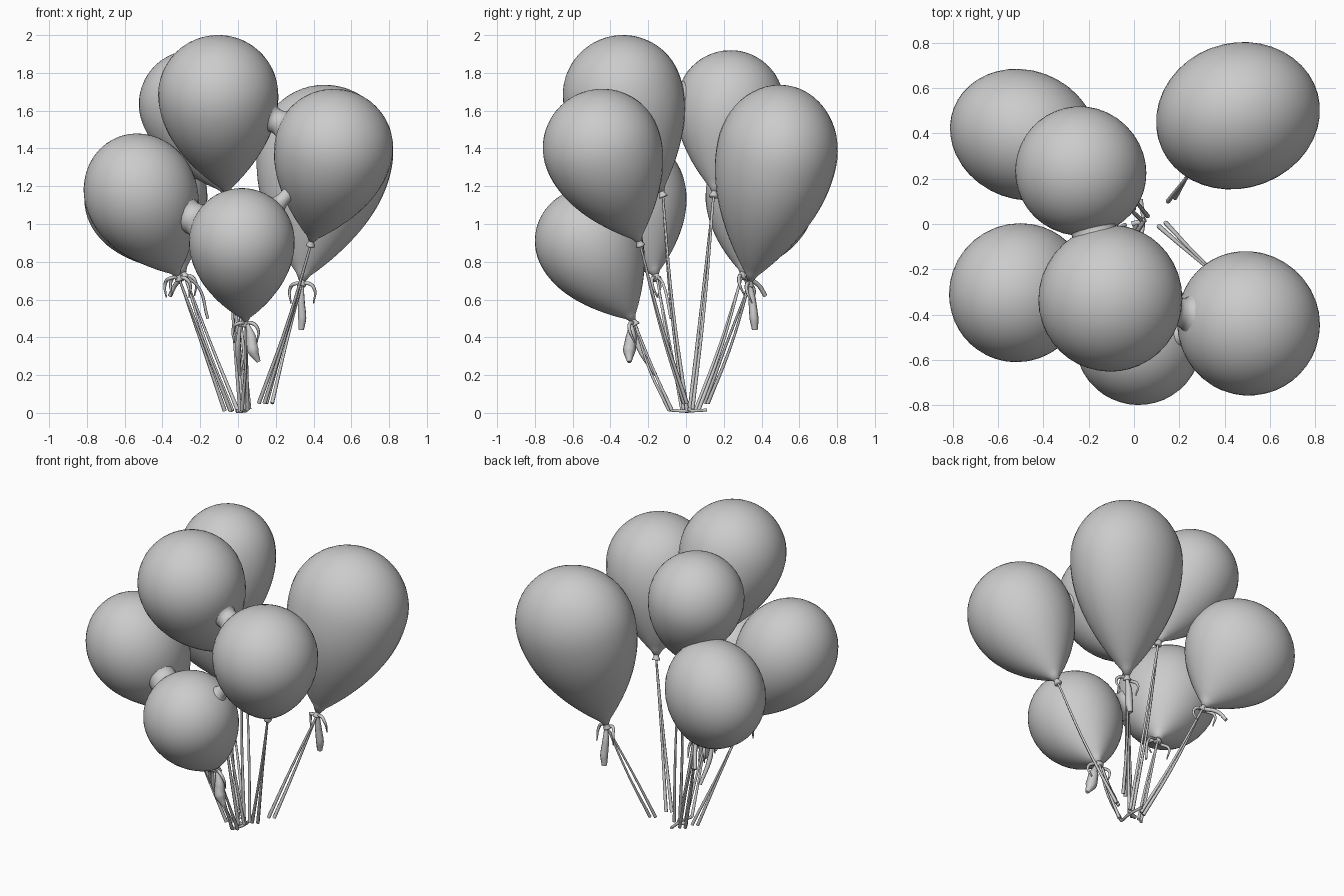
import bpy, bmesh, math, random
from mathutils import Vector as V

if "Cube" in bpy.data.objects:
    bpy.data.objects.remove(bpy.data.objects["Cube"])
random.seed(4)


def lathe(name, origin, axis, profile, side=(1, 0, 0), wide=1.0, seg=40):
    """Revolve (height, radius) pairs around an axis; 'wide' stretches along 'side'."""
    u = V(axis).normalized()
    e1 = V(side)
    e1 = (e1 - u * e1.dot(u)).normalized()
    e2 = u.cross(e1)
    bm = bmesh.new()
    rings = []
    for h, r in profile:
        c = V(origin) + u * h
        ring = []
        for i in range(seg):
            a = 2 * math.pi * i / seg
            ring.append(bm.verts.new(c + e1 * (math.cos(a) * r * wide) + e2 * (math.sin(a) * r)))
        rings.append(ring)
    for a, b in zip(rings, rings[1:]):
        for i in range(seg):
            j = (i + 1) % seg
            bm.faces.new((a[i], a[j], b[j], b[i]))
    bm.faces.new(rings[0][::-1])
    bm.faces.new(rings[-1])
    for f in bm.faces:
        f.smooth = True
    me = bpy.data.meshes.new(name)
    bm.to_mesh(me)
    bm.free()
    ob = bpy.data.objects.new(name, me)
    bpy.context.collection.objects.link(ob)
    return ob


def strand(name, pts, radius, radii=None, flat=0.0):
    """Smooth string; with 'flat' it becomes a ribbon of that half width."""
    cu = bpy.data.curves.new(name, 'CURVE')
    cu.dimensions = '3D'
    cu.bevel_depth = radius
    cu.bevel_resolution = 1
    cu.extrude = flat
    cu.resolution_u = 6
    cu.use_fill_caps = True
    sp = cu.splines.new('BEZIER')
    sp.bezier_points.add(len(pts) - 1)
    for i, (bp, p) in enumerate(zip(sp.bezier_points, pts)):
        bp.co = p
        bp.handle_left_type = bp.handle_right_type = 'AUTO'
        bp.radius = radii[i] if radii else 1
    ob = bpy.data.objects.new(name, cu)
    bpy.context.collection.objects.link(ob)
    bpy.ops.object.select_all(action='DESELECT')
    ob.select_set(True)
    bpy.context.view_layer.objects.active = ob
    bpy.ops.object.convert(target='MESH')
    return ob


# name: knot, centre of the widest part, radius, cap height, wide direction, wide factor, string foot
balloons = {
    "top_front": ((-.06, -.13, 1.17), (-.105, -.335, 1.685), .318, .315, (1, 0, 0), 1, (.01, -.01, .01)),
    "top_back": ((-.07, .15, 1.17), (-.24, .235, 1.635), .285, .285, (1, 0, 0), 1, (.03, .02, .02)),
    "right_front": ((.39, -.25, .91), (.508, -.445, 1.405), .314, .31, (1, 0, 0), 1, (.11, -.01, .05)),
    "right_back": ((.34, .34, .70), (.462, .482, 1.375), .318, .363, (.95, .25, 0), 1.14, (.15, .10, .05)),
    "left_front": ((-.32, -.16, .73), (-.515, -.305, 1.16), .298, .325, (0, 1, 0), 1.02, (-.07, -.02, .01)),
    "left_back": ((-.29, .30, .74), (-.49, .395, 1.15), .285, .31, (.9, -.35, 0), 1.17, (-.03, .05, .01)),
    "low_front": ((.04, -.28, .49), (.02, -.52, .91), .28, .28, (1, 0, 0), 1, (.02, -.09, .015)),
}

for name, (knot, centre, R, cap, side, wide, foot) in balloons.items():
    K, P, F = V(knot), V(centre), V(foot)
    u = (P - K).normalized()
    L = (P - K).length
    # teardrop body: tapered lower part then rounded cap
    prof = [(L * i / 20, max(.016, R * math.sin(math.pi / 2 * (i / 20) ** .9))) for i in range(20)]
    prof += [(L + cap * math.sin(a), R * math.cos(a))
             for a in [math.pi / 2 * k / 14 for k in range(14)]]
    prof.append((L + cap * .9995, R * .02))
    lathe("balloon_" + name, K, u, prof, side, wide)
    # flared knot lip
    lathe("knot_" + name, K - u * .03, u,
          [(0, .024), (.01, .023), (.022, .015), (.045, .018)], seg=14)
    # two strands of string down to the gathering point
    for k in (0, 1):
        end = F + V((.03 * k, .015 * k, 0))
        mid = K.lerp(end, .5) + V((random.uniform(-.012, .012), random.uniform(-.012, .012), -.02))
        strand(f"string_{name}_{k}", [K - u * .02, mid, end], .009, [.7, .8, 1.2])
    # small bow loops around the knot on the lower balloons
    if K.z < .8:
        for s in (-1, 1):
            strand(f"bow_{name}_{s}",
                   [K - u * .02, K + V((s * .035, -.015, -.015)),
                    K + V((s * .065, -.02 * s, -.045)), K + V((s * .06, .01, -.12))],
                   .009, [1, 1.2, 1, .4])

# wide ribbon tails hanging below the knots
strand("tail_low_front", [(.05, -.29, .47), (.07, -.29, .40), (.08, -.30, .33), (.11, -.30, .27)],
       .02, [.5, 1.5, 1.7, .6])
strand("tail_low_front_long", [(.01, -.28, .46), (.0, -.25, .35), (.01, -.16, .2)],
       .014, [.7, 1.1, .7])
strand("tail_right_back", [(.34, .34, .68), (.335, .35, .60), (.34, .36, .50), (.335, .365, .44)],
       .02, [.5, 1, 1.2, .8])
strand("tail_left_front", [(-.30, -.15, .72), (-.22, -.12, .68), (-.16, -.08, .50)], .008)
strand("tail_left_back", [(-.28, .30, .72), (-.33, .38, .68), (-.36, .42, .62)], .012)
# string ends lying on the floor
strand("floor_string", [(.02, -.09, .015), (.04, 0, .01), (.03, .11, .015)], .009)
strand("floor_string_side", [(-.01, .0, .01), (.03, .01, .012), (.05, .02, .02)], .012)

# pinched necks where neighbouring balloons stick together; ends blend into each surface
necks = [("top_front", "right_front", .065, 1), ("left_front", "low_front", .085, 1),
         ("low_front", "right_front", .035, 1), ("left_back", "top_back", .10, 1),
         ("top_front", "top_back", .10, .97)]
for a, b, r, fit in necks:
    pa, ra = V(balloons[a][1]), balloons[a][2] * fit
    pb, rb = V(balloons[b][1]), balloons[b][2] * fit
    d = pb - pa
    flare = r * 1.65
    h0 = math.sqrt(ra ** 2 - flare ** 2) - .012
    h1 = d.length - math.sqrt(rb ** 2 - flare ** 2) + .012
    prof = []
    for i in range(17):
        t = i / 16
        prof.append((h0 + (h1 - h0) * t, r + (flare - r) * abs(2 * t - 1) ** 2.5))
    lathe(f"neck_{a}_{b}", pa, d, prof, (.3, .5, .8), seg=28)
